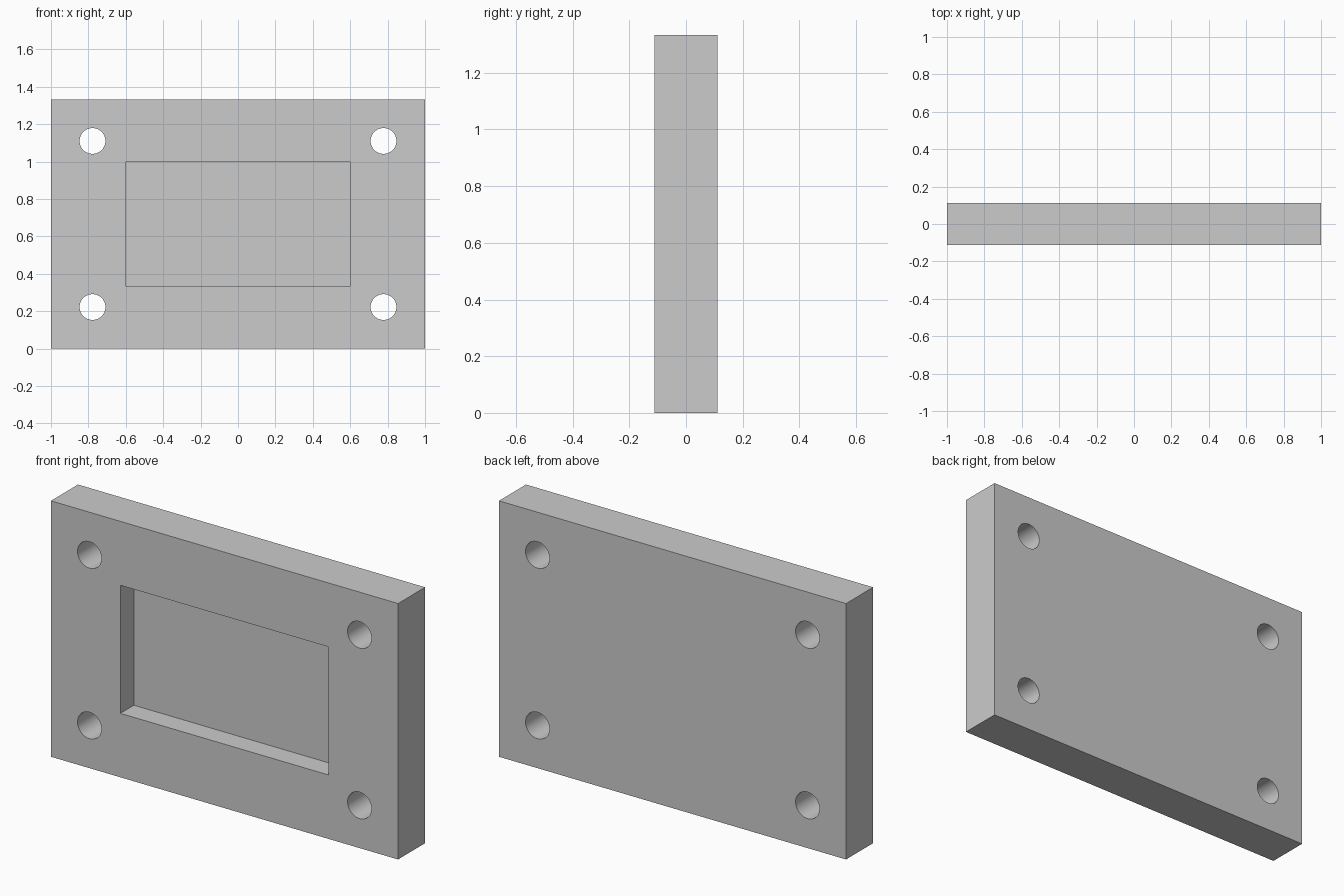
import bpy
from math import pi

if "Cube" in bpy.data.objects:
    bpy.data.objects.remove(bpy.data.objects["Cube"])

W, T, H = 2.0, 0.222, 1.333          # overall size
POCKET_W, POCKET_H, POCKET_D = 1.2, 0.667, 0.111
HOLE_X, HOLE_DZ, HOLE_R = 0.778, 0.444, 0.069
MID = H / 2


def box(name, size, loc):
    bpy.ops.mesh.primitive_cube_add(size=1, location=loc)
    ob = bpy.context.object
    ob.name = name
    ob.scale = size
    bpy.ops.object.transform_apply(location=False, rotation=False, scale=True)
    return ob


def cut(target, cutter):
    cutter.hide_render = True
    mod = target.modifiers.new("cut", 'BOOLEAN')
    mod.operation = 'DIFFERENCE'
    mod.solver = 'EXACT'
    mod.object = cutter
    bpy.context.view_layer.objects.active = target
    bpy.ops.object.modifier_apply(modifier=mod.name)
    bpy.data.objects.remove(cutter, do_unlink=True)


# Main slab
plate = box("mounting_plate", (W, T, H), (0, 0, MID))

# Rectangular pocket sunk into the front, open toward -y
cut(plate, box("pocket_cutter", (POCKET_W, 2 * POCKET_D, POCKET_H), (0, -T / 2, MID)))

# Four through holes near the corners
for sx in (-1, 1):
    for sz in (-1, 1):
        bpy.ops.mesh.primitive_cylinder_add(
            vertices=48, radius=HOLE_R, depth=T * 2,
            location=(sx * HOLE_X, 0, MID + sz * HOLE_DZ), rotation=(pi / 2, 0, 0))
        hole = bpy.context.object
        hole.name = "hole_cutter"
        cut(plate, hole)

# Smooth hole walls, crisp edges
bpy.ops.object.select_all(action='DESELECT')
plate.select_set(True)
bpy.context.view_layer.objects.active = plate
bpy.ops.object.shade_smooth_by_angle()
